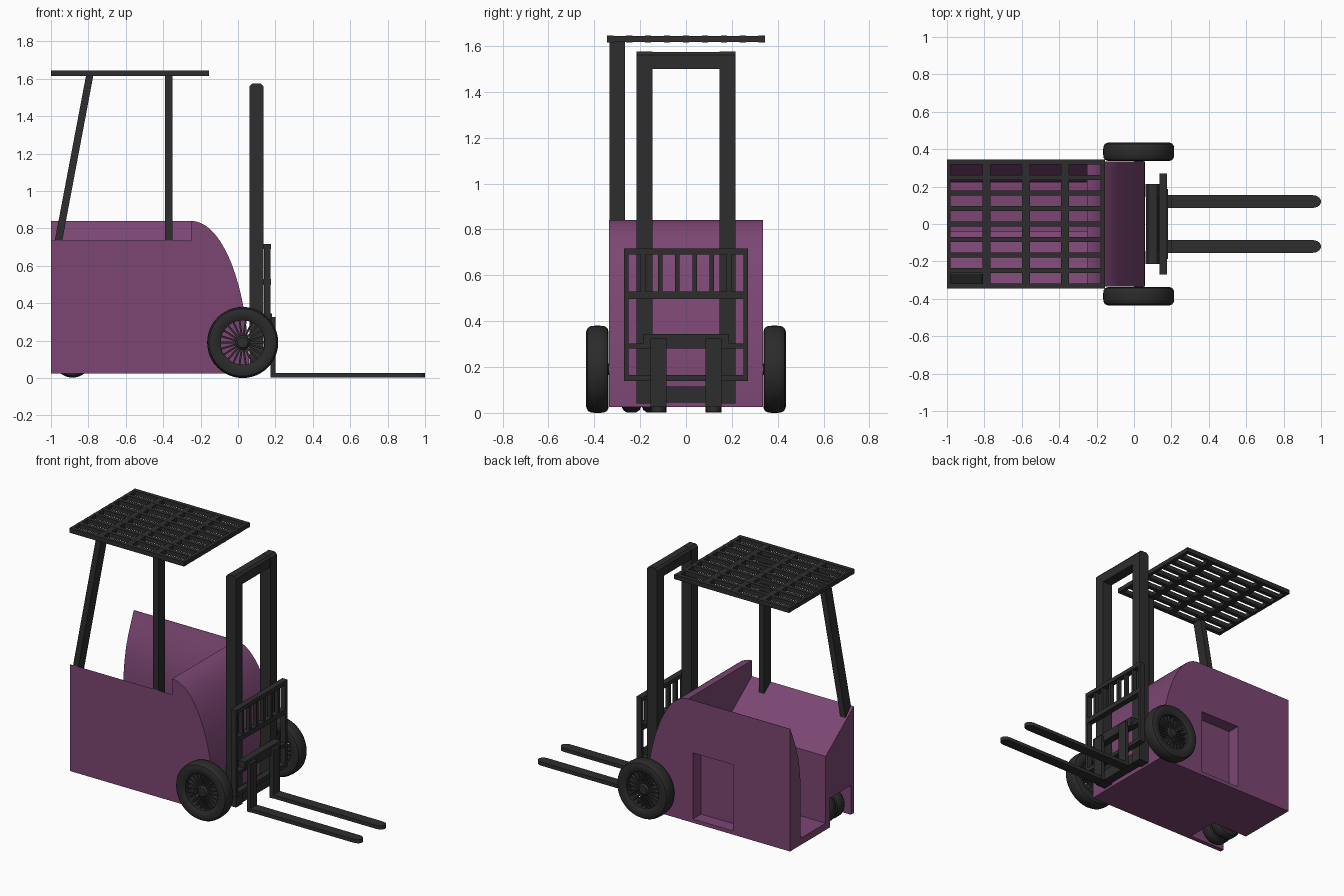
import bpy, bmesh, math
from mathutils import Matrix, Vector

if "Cube" in bpy.data.objects:
    bpy.data.objects.remove(bpy.data.objects["Cube"])


def material(name, rgb):
    m = bpy.data.materials.new(name)
    m.diffuse_color = (*rgb, 1)
    m.use_nodes = True
    m.node_tree.nodes["Principled BSDF"].inputs["Base Color"].default_value = m.diffuse_color
    return m


PURPLE = material("plum paint", (0.2, 0.062, 0.172))
DARK = material("dark steel", (0.027, 0.027, 0.027))
TYRE = material("black rubber", (0.024, 0.024, 0.024))


def finish(name, bm, mat, smooth=True):
    bmesh.ops.recalc_face_normals(bm, faces=bm.faces)
    me = bpy.data.meshes.new(name)
    bm.to_mesh(me)
    bm.free()
    me.materials.append(mat)
    ob = bpy.data.objects.new(name, me)
    bpy.context.collection.objects.link(ob)
    if smooth:
        smooth_shade(ob)
    return ob


def activate(ob):
    bpy.ops.object.select_all(action='DESELECT')
    ob.select_set(True)
    bpy.context.view_layer.objects.active = ob


def smooth_shade(ob):
    activate(ob)
    bpy.ops.object.shade_smooth_by_angle(angle=math.radians(32))


def add_box(bm, x0, x1, y0, y1, z0, z1, rot=None):
    m = Matrix.Translation(((x0 + x1) / 2, (y0 + y1) / 2, (z0 + z1) / 2)) @ Matrix.Diagonal((x1 - x0, y1 - y0, z1 - z0, 1))
    bmesh.ops.create_cube(bm, size=1, matrix=(rot @ m) if rot else m)


def boxes(name, dims, mat):
    bm = bmesh.new()
    for d in dims:
        add_box(bm, *d)
    return finish(name, bm, mat, False)


def add_prism(bm, pts, axis, a, b):
    def place(u, v, w):
        return {'x': (w, u, v), 'y': (u, w, v), 'z': (u, v, w)}[axis]
    lo = [bm.verts.new(place(u, v, a)) for u, v in pts]
    hi = [bm.verts.new(place(u, v, b)) for u, v in pts]
    n = len(pts)
    bm.faces.new(lo)
    bm.faces.new(hi)
    for i in range(n):
        bm.faces.new((lo[i], lo[(i + 1) % n], hi[(i + 1) % n], hi[i]))


def prism(name, pts, axis, a, b, mat):
    bm = bmesh.new()
    add_prism(bm, pts, axis, a, b)
    return finish(name, bm, mat)


def add_lathe(bm, prof, centre, seg=48):
    # closed (radius, y) profile turned about the y axis
    c = Vector(centre)
    rings = []
    for s in range(seg):
        t = 2 * math.pi * s / seg
        rings.append([bm.verts.new(c + Vector((r * math.cos(t), y, r * math.sin(t)))) for r, y in prof])
    n = len(prof)
    for s in range(seg):
        p, q = rings[s], rings[(s + 1) % seg]
        for i in range(n):
            j = (i + 1) % n
            bm.faces.new((p[i], p[j], q[j], q[i]))


def cut(ob, cutter):
    mod = ob.modifiers.new("cut", 'BOOLEAN')
    mod.operation = 'DIFFERENCE'
    mod.solver = 'EXACT'
    mod.object = cutter
    activate(ob)
    bpy.ops.object.modifier_apply(modifier=mod.name)
    bpy.data.objects.remove(cutter)


# body with rounded nose
nose = [(-0.25 + 0.31 * math.sin(t), 0.025 + 0.815 * math.cos(t))
        for t in [math.pi / 2 * i / 20 for i in range(21)]]
body = prism("body", [(-1, 0.025), (-1, 0.84)] + nose, 'y', -0.335, 0.335, PURPLE)
# operator well: curved side wall, floor, sloped motor cover
well = [(0.34, 0.86), (0.331, 0.835), (0.305, 0.775), (0.275, 0.70), (0.25, 0.62), (0.235, 0.54), (0.225, 0.45),
        (0.222, 0.07), (-0.04, 0.07), (-0.04, 0.515), (-0.335, 0.735), (-0.4, 0.735), (-0.4, 0.95), (0.34, 0.95)]
cut(body, prism("well_cutter", well, 'x', -1.1, -0.25, PURPLE))
# side step pocket and rear wheel arch
cut(body, boxes("pocket_cutter", [(-0.58, -0.285, 0.25, 0.4, 0.05, 0.49)], PURPLE))
cut(body, boxes("arch_cutter", [(-1.1, -0.73, -0.305, -0.085, -0.1, 0.22)], PURPLE))
smooth_shade(body)

# front wheels: tyre, spokes and hub
tyre = [(0.118, -0.036), (0.135, -0.046), (0.165, -0.049), (0.18, -0.043), (0.188, -0.03), (0.19, -0.012),
        (0.19, 0.012), (0.188, 0.03), (0.18, 0.043), (0.165, 0.049), (0.135, 0.046), (0.118, 0.036)]
hub = [(0.001, -0.03), (0.028, -0.03), (0.038, -0.02), (0.038, 0.02), (0.028, 0.03), (0.001, 0.03)]
for side, label in ((-1, "front"), (1, "back")):
    c = (0.025, side * 0.386, 0.19)
    bm = bmesh.new()
    add_lathe(bm, tyre, c)
    finish(label + "_drive_tyre", bm, TYRE)
    bm = bmesh.new()
    add_lathe(bm, hub, c, 24)
    for i in range(22):
        rot = Matrix.Translation(c) @ Matrix.Rotation(2 * math.pi * i / 22, 4, 'Y')
        add_box(bm, 0.03, 0.123, -0.018, 0.018, -0.005, 0.005, rot)
    finish(label + "_wheel_spokes", bm, DARK)
    axle = [(0.001, -0.06), (0.025, -0.06), (0.025, 0.06), (0.001, 0.06)]
    bm = bmesh.new()
    add_lathe(bm, axle, (0.025, side * 0.335, 0.19), 20)
    finish(label + "_axle", bm, DARK)

# twin rear steering wheels
roller = [(0.02, -0.042), (0.075, -0.042), (0.09, -0.036), (0.1, -0.02),
          (0.1, 0.02), (0.09, 0.036), (0.075, 0.042), (0.02, 0.042)]
bm = bmesh.new()
for y in (-0.238, -0.15):
    add_lathe(bm, roller, (-0.885, y, 0.102), 36)
add_lathe(bm, [(0.001, -0.12), (0.021, -0.12), (0.021, 0.12), (0.001, 0.12)], (-0.885, -0.195, 0.102), 16)
finish("rear_wheels", bm, TYRE)

# overhead guard lattice and its two posts
bars = [(-1, -0.155, y - 0.014, y + 0.014, 1.615, 1.645) for y in [-0.331 + 0.08275 * i for i in range(9)]]
bars += [(a, b, -0.345, 0.345, 1.616, 1.644) for a, b in
         ((-1, -0.98), (-0.81, -0.767), (-0.6, -0.557), (-0.391, -0.348), (-0.18, -0.155))]
boxes("overhead_guard", bars, DARK)
prism("rear_guard_post", [(-0.99, 0.68), (-0.95, 0.68), (-0.773, 1.62), (-0.812, 1.62)], 'y', -0.334, -0.265, DARK)
boxes("front_guard_post", [(-0.39, -0.35, -0.334, -0.265, 0.68, 1.62)], DARK)

# mast: two rails with softened tops, and cross members
rail = [(0.062, 0.04), (0.136, 0.04), (0.136, 1.56), (0.122, 1.575), (0.076, 1.575), (0.062, 1.56)]
bm = bmesh.new()
for y in (-0.215, 0.145):
    add_prism(bm, rail, 'y', y, y + 0.07)
add_prism(bm, [(0.064, 1.5), (0.134, 1.5), (0.134, 1.56), (0.122, 1.574), (0.076, 1.574), (0.064, 1.56)],
          'y', -0.15, 0.15)
add_box(bm, 0.07, 0.13, -0.15, 0.15, 0.045, 0.115)
finish("mast", bm, DARK, False)

# fork carriage and load backrest
parts = [(0.137, 0.176, -0.27, 0.27, a, b) for a, b in ((0.69, 0.717), (0.497, 0.53), (0.28, 0.302), (0.138, 0.165))]
parts += [(0.138, 0.175, s * 0.26 - 0.01, s * 0.26 + 0.01, 0.14, 0.715) for s in (-1, 1)]
parts += [(0.143, 0.17, s * y - 0.01, s * y + 0.01, 0.51, 0.70) for s in (-1, 1) for y in (0.0375, 0.1125, 0.1875)]
parts += [(0.134, 0.182, -0.188, 0.188, 0.285, 0.345)]
boxes("carriage", parts, DARK)

# forks with rounded tips
for s, label in ((-1, "front"), (1, "back")):
    y = s * 0.12
    tip = [(0.955 + 0.045 * math.sin(t), y - 0.034 * math.cos(t)) for t in [math.pi * i / 10 for i in range(11)]]
    bm = bmesh.new()
    add_prism(bm, [(0.178, y - 0.034), *tip, (0.178, y + 0.034)], 'z', 0.003, 0.027)
    add_box(bm, 0.174, 0.2, y - 0.035, y + 0.035, 0.002, 0.325)
    finish(label + "_fork", bm, DARK)
